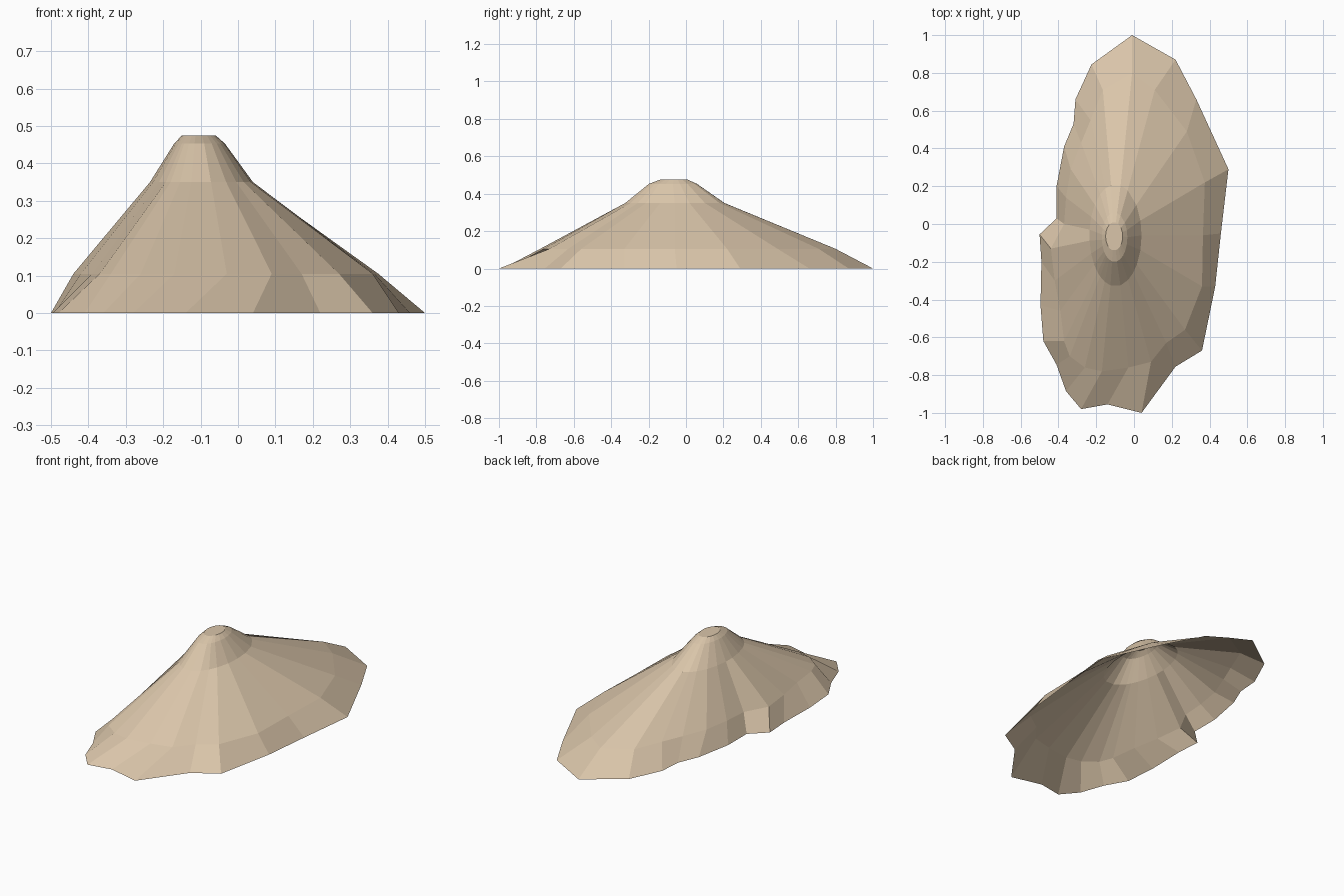
import bpy, bmesh, math

if "Cube" in bpy.data.objects:
    bpy.data.objects.remove(bpy.data.objects["Cube"])

# Ragged ground outline and the first contour above it (matching points, clockwise from the back)
BASE = [(-.01, 1), (.22, .87), (.33, .66), (.5, .29), (.46, -.05), (.43, -.33), (.36, -.67), (.22, -.755),
        (.04, -1), (-.14, -.955), (-.28, -.98), (-.36, -.885), (-.41, -.745), (-.48, -.62), (-.495, -.43),
        (-.49, -.2), (-.5, -.055), (-.41, .03), (-.41, .2), (-.37, .41), (-.32, .53), (-.31, .66), (-.225, .845)]
LOW = [(-.01, .8), (.11, .71), (.28, .49), (.375, .22), (.365, -.06), (.36, -.33), (.27, -.56), (.17, -.63),
       (.09, -.73), (-.03, -.76), (-.17, -.78), (-.26, -.76), (-.34, -.7), (-.37, -.62), (-.39, -.46),
       (-.42, -.3), (-.44, -.13), (-.37, .0), (-.36, .14), (-.335, .29), (-.28, .43), (-.23, .55), (-.165, .71)]

# Upper contours: centre x, centre y, radius x, radius y, height
UPPER = [(-.098, -.06, .138, .27, .35), (-.103, -.07, .068, .13, .453), (-.105, -.065, .045, .075, .475)]


def ellipse_ring(cx, cy, rx, ry, z):
    pts = []
    for x, y in LOW:
        a = math.atan2((y + .06) / .27, (x + .098) / .138)
        pts.append((cx + rx * math.cos(a), cy + ry * math.sin(a), z))
    return pts


rings = [[(x, y, 0) for x, y in BASE], [(x, y, .105) for x, y in LOW]]
rings += [ellipse_ring(*u) for u in UPPER]

# Loft the hollow slope, open underneath and capped at the peak
bm = bmesh.new()
loops = [[bm.verts.new(p) for p in ring] for ring in rings]
n = len(BASE)
for lower, upper in zip(loops, loops[1:]):
    for i in range(n):
        j = (i + 1) % n
        bm.faces.new((lower[j], lower[i], upper[i], upper[j]))
bm.faces.new(loops[-1][::-1])
mesh = bpy.data.meshes.new("mountain_slope")
bm.to_mesh(mesh)
bm.free()
mountain = bpy.data.objects.new("mountain_slope", mesh)
bpy.context.collection.objects.link(mountain)

# Sandy colour
sand = bpy.data.materials.new("sand")
sand.diffuse_color = (.7, .56, .4, 1)
sand.use_nodes = True
sand.node_tree.nodes["Principled BSDF"].inputs["Base Color"].default_value = sand.diffuse_color
mesh.materials.append(sand)
